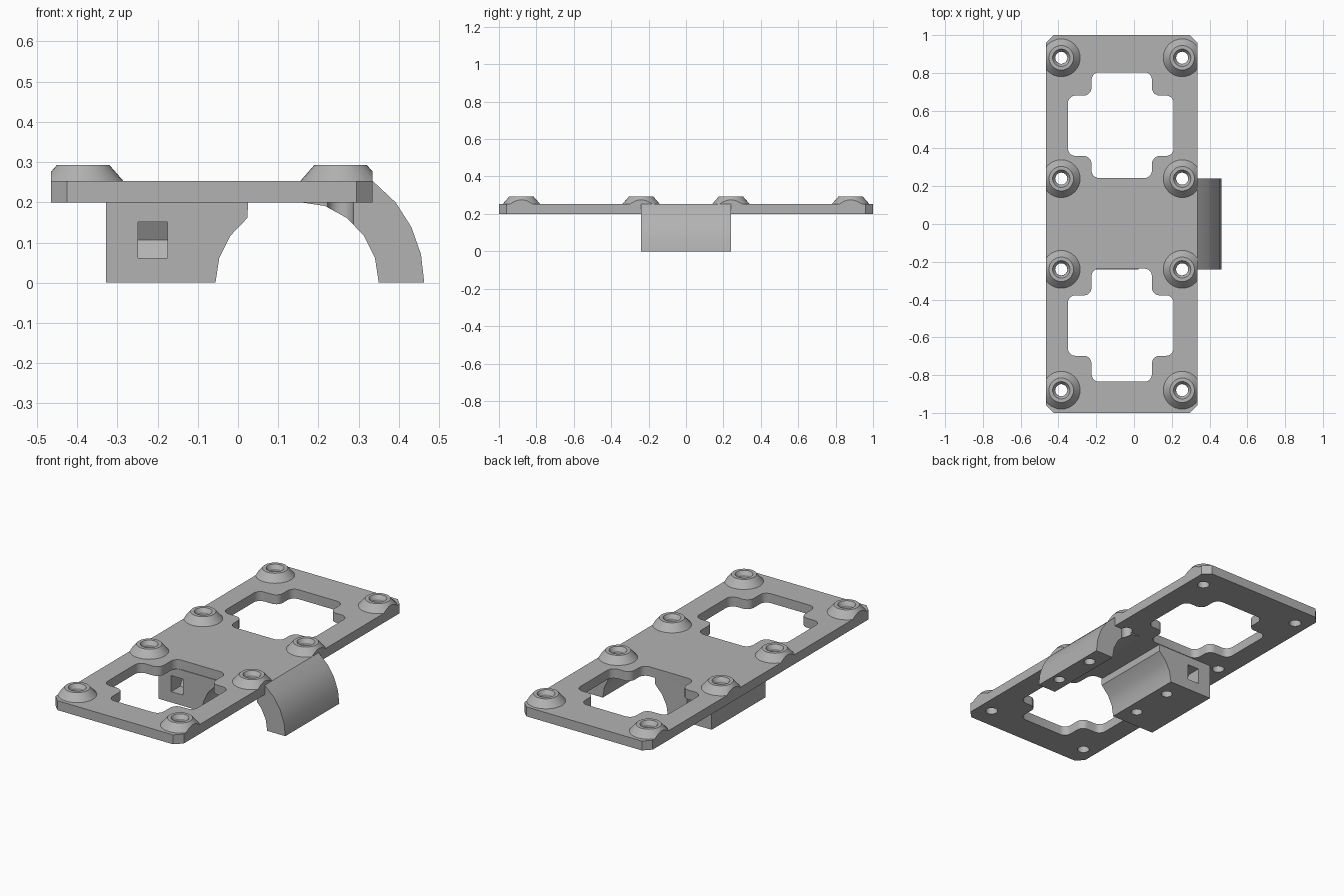
import bpy, bmesh, math
from mathutils import Vector, Matrix

if "Cube" in bpy.data.objects:
    bpy.data.objects.remove(bpy.data.objects["Cube"], do_unlink=True)

grey = bpy.data.materials.new("plain grey")
grey.use_nodes = True
COLOUR = (0.45, 0.45, 0.45, 1)
grey.diffuse_color = COLOUR
grey.node_tree.nodes["Principled BSDF"].inputs["Base Color"].default_value = COLOUR

LEFT, RIGHT = -0.465, 0.335          # plate edges in x
BOTTOM, TOP = 0.2, 0.253             # plate faces in z
BOLT_R = 0.032
BOLTS = [(x, y) for x in (-0.385, 0.255) for y in (-0.88, -0.24, 0.24, 0.88)]
ARC_X = 0.147                        # centre of the round cradle
HALF = 0.24                          # half length of the clamp


def make(name, bm):
    bmesh.ops.recalc_face_normals(bm, faces=bm.faces)
    mesh = bpy.data.meshes.new(name)
    bm.to_mesh(mesh)
    bm.free()
    mesh.materials.append(grey)
    ob = bpy.data.objects.new(name, mesh)
    bpy.context.collection.objects.link(ob)
    return ob


def prism(name, points, axis, lo, hi):
    """Extrude a 2D outline along the named axis."""
    place = {"x": lambda a, b: (lo, a, b),
             "y": lambda a, b: (a, lo, b),
             "z": lambda a, b: (a, b, lo)}[axis]
    bm = bmesh.new()
    face = bm.faces.new([bm.verts.new(place(a, b)) for a, b in points])
    new = bmesh.ops.extrude_face_region(bm, geom=[face])["geom"]
    shift = Vector([hi - lo if c == axis else 0 for c in "xyz"])
    bmesh.ops.translate(bm, vec=shift, verts=[v for v in new if isinstance(v, bmesh.types.BMVert)])
    return make(name, bm)


def drill(x, y, lo, hi, radius=BOLT_R):
    bm = bmesh.new()
    bmesh.ops.create_cone(bm, cap_ends=True, segments=24, radius1=radius, radius2=radius,
                          depth=hi - lo, matrix=Matrix.Translation((x, y, (lo + hi) / 2)))
    return make("drill", bm)


def cut(ob, cutters):
    """Subtract the cutters, bake the result and remove them."""
    for c in cutters:
        c.hide_render = True
        mod = ob.modifiers.new("cut", "BOOLEAN")
        mod.operation, mod.solver, mod.object = "DIFFERENCE", "EXACT", c
    graph = bpy.context.evaluated_depsgraph_get()
    graph.update()
    baked = bpy.data.meshes.new_from_object(ob.evaluated_get(graph))
    ob.modifiers.clear()
    ob.data = baked
    for c in cutters:
        bpy.data.objects.remove(c, do_unlink=True)


def rounded(corners, r, steps=5):
    """Round every right-angled corner of an outline."""
    out = []
    for i, p in enumerate(corners):
        p = Vector(p)
        u = (Vector(corners[i - 1]) - p).normalized()
        v = (Vector(corners[(i + 1) % len(corners)]) - p).normalized()
        for k in range(steps + 1):
            t = math.pi / 2 * k / steps
            out.append(tuple(p + (u + v) * r - (v * math.cos(t) + u * math.sin(t)) * r))
    return out


def cross(x0, x1, x2, x3, y0, y1, y2, y3):
    return [(x1, y0), (x2, y0), (x2, y1), (x3, y1), (x3, y2), (x2, y2),
            (x2, y3), (x1, y3), (x1, y2), (x0, y2), (x0, y1), (x1, y1)]


def arc(radius, degrees):
    return [(ARC_X + radius * math.cos(math.radians(d)),
             radius * math.sin(math.radians(d))) for d in degrees]


# Mounting plate with clipped corners, two cross windows and bolt holes
c = 0.04
plate = prism("mounting_plate", [
    (LEFT + c, -1), (RIGHT - c, -1), (RIGHT, c - 1), (RIGHT, 1 - c),
    (RIGHT - c, 1), (LEFT + c, 1), (LEFT, 1 - c), (LEFT, c - 1)], "z", BOTTOM, TOP)
windows = [prism("window", rounded(cross(-0.35, -0.225, 0.095, 0.21, *ys), 0.04), "z", 0.1, 0.4)
           for ys in ((0.243, 0.36, 0.68, 0.803), (-0.835, -0.698, -0.378, -0.236))]
cut(plate, windows + [drill(x, y, 0.1, 0.4) for x, y in BOLTS])

# Conical bolt bosses, trimmed flush with the plate edges
BOSS = [(BOLT_R, TOP), (0.1, TOP), (0.065, 0.293), (0.046, 0.293), (BOLT_R, 0.272)]
SEG = 32
parts = [plate]
for n, (x, y) in enumerate(BOLTS):
    bm = bmesh.new()
    rings = [[bm.verts.new((x + r * math.cos(math.tau * k / SEG),
                            y + r * math.sin(math.tau * k / SEG), z)) for k in range(SEG)]
             for r, z in BOSS]
    for i, ring in enumerate(rings):
        nxt = rings[(i + 1) % len(rings)]
        for k in range(SEG):
            j = (k + 1) % SEG
            bm.faces.new((ring[k], ring[j], nxt[j], nxt[k]))
    edge, side = (LEFT, -1) if x < 0 else (RIGHT, 1)
    bmesh.ops.bisect_plane(bm, geom=bm.verts[:] + bm.edges[:] + bm.faces[:],
                           plane_co=(edge, 0, 0), plane_no=(side, 0, 0), clear_outer=True)
    bmesh.ops.holes_fill(bm, edges=[e for e in bm.edges if e.is_boundary], sides=0)
    parts.append(make(f"bolt_boss_{n + 1}", bm))

# Clamp block with a concave inner side, side pockets and foot holes
block = prism("clamp_block", [(-0.328, 0)] + arc(0.203, (180, 162.5, 145, 127.5)) +
              [(0.025, BOTTOM), (-0.328, BOTTOM)], "y", -HALF, HALF)
pockets = []
for s in (-1, 1):
    outline = [(s * 0.3, 0.061), (s * 0.16, 0.061), (s * 0.134, 0.106),
               (s * 0.16, 0.151), (s * 0.3, 0.151)]
    pockets.append(prism("pocket", outline, "x", -0.248, -0.175))
cut(block, pockets + [drill(-0.123, s * 0.125, -0.1, 0.06, 0.03) for s in (-1, 1)])
parts.append(block)

# Curved clamp arm, notched by the bolt holes
arm = prism("clamp_arm", arc(0.203, (0, 17.5, 35, 52.5, 70)) + [(0.155, BOTTOM), (RIGHT, BOTTOM),
            (RIGHT, TOP)] + arc(0.316, (39, 26, 13, 0)), "y", -HALF, HALF)
cut(arm, [drill(0.255, s * HALF, 0.05, 0.3) for s in (-1, 1)] +
    [drill(0.415, s * 0.125, -0.1, 0.06, 0.03) for s in (-1, 1)])
parts.append(arm)

# Smooth the round faces, keep the hard edges
bpy.ops.object.select_all(action="DESELECT")
for ob in parts:
    ob.select_set(True)
bpy.context.view_layer.objects.active = plate
bpy.ops.object.shade_smooth_by_angle(angle=math.radians(25))
